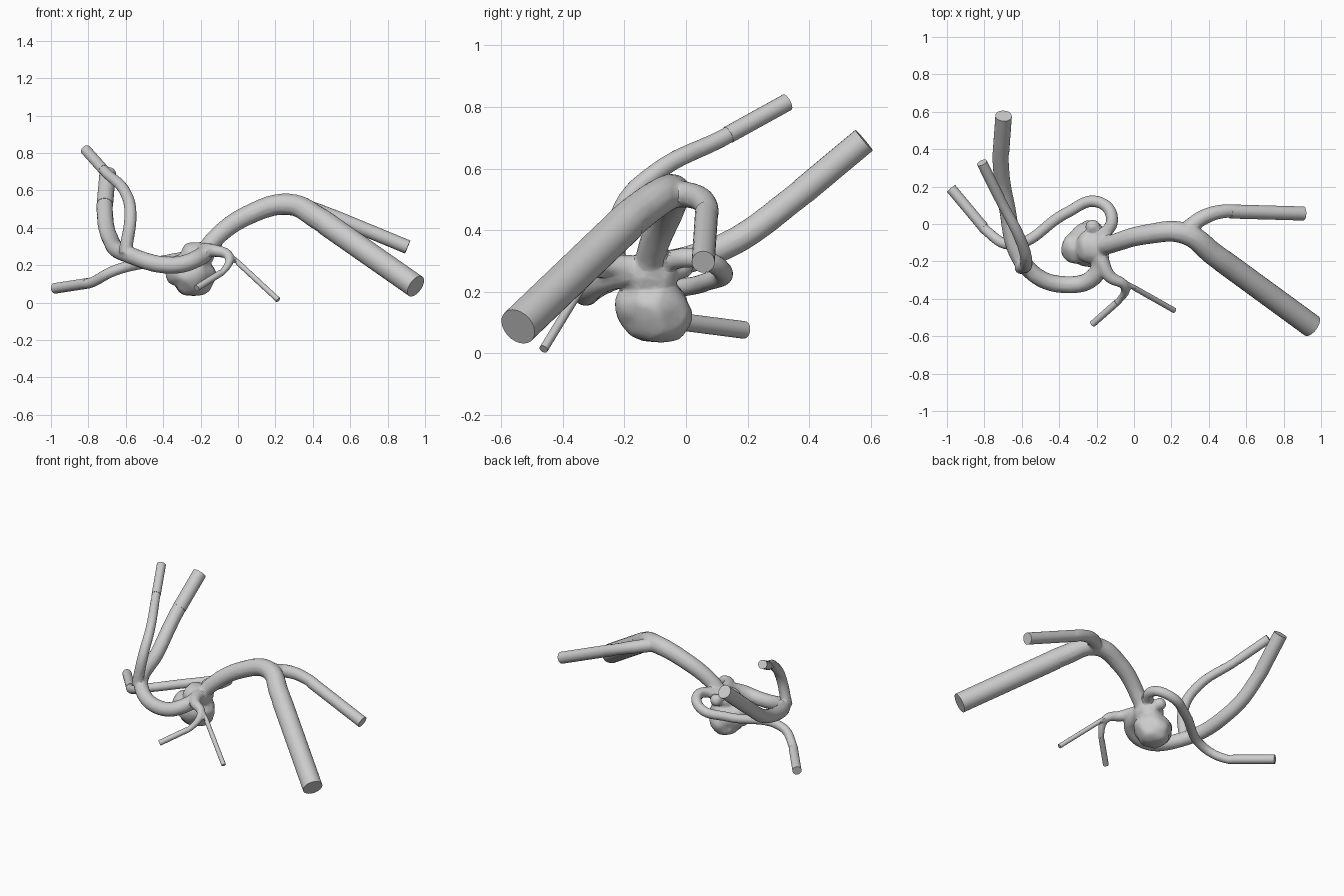
import bpy, bmesh, math
from mathutils import Vector, Matrix, noise

if "Cube" in bpy.data.objects:
    bpy.data.objects.remove(bpy.data.objects["Cube"])

core = bmesh.new()
parts = []


def finish(bm, name):
    mesh = bpy.data.meshes.new(name)
    bm.to_mesh(mesh)
    bm.free()
    obj = bpy.data.objects.new(name, mesh)
    bpy.context.collection.objects.link(obj)
    parts.append(obj)
    return obj


def vessel(name, r0, r1, *points):
    """Curved tapering tube (into the core), then a straight flat-capped end to the last point."""
    pts = [Vector(p) for p in points]
    a, tip = pts[-2:]
    pts[-1] = a.lerp(tip, .25)
    curve = bpy.data.curves.new(name, 'CURVE')
    curve.dimensions = '3D'
    curve.bevel_depth = 1
    curve.use_fill_caps = True
    spline = curve.splines.new('BEZIER')
    spline.bezier_points.add(len(pts) - 1)
    for i, (p, co) in enumerate(zip(spline.bezier_points, pts)):
        p.co = co
        p.radius = r0 + (r1 - r0) * min(1, i / (len(pts) - 2))
        p.handle_left_type = p.handle_right_type = 'AUTO'
    obj = bpy.data.objects.new(name, curve)
    bpy.context.collection.objects.link(obj)
    bpy.context.view_layer.update()
    ev = obj.evaluated_get(bpy.context.evaluated_depsgraph_get())
    core.from_mesh(ev.to_mesh())
    ev.to_mesh_clear()
    bpy.data.objects.remove(obj)
    bpy.data.curves.remove(curve)

    a = a.lerp(tip, .08)
    d = tip - a
    bm = bmesh.new()
    bmesh.ops.create_cone(
        bm, cap_ends=True, segments=24, radius1=r1, radius2=r1, depth=d.length,
        matrix=Matrix.Translation((a + tip) / 2) @ d.to_track_quat('Z', 'Y').to_matrix().to_4x4())
    finish(bm, name + "_end")


def lobe(x, y, z, r, squash=1):
    """Slightly lumpy ball of the swollen sac."""
    c = Vector((x, y, z))
    ball = bmesh.ops.create_icosphere(
        core, subdivisions=4, radius=r,
        matrix=Matrix.Translation(c) @ Matrix.Diagonal((1, 1, squash, 1)))
    for v in ball["verts"]:
        v.co += (v.co - c) * .12 * noise.noise(v.co * 16)


# Main trunk and its right-hand branch
vessel("trunk", .044, .063, (-.19, -.13, .25), (-.13, -.11, .335), (.07, -.055, .475),
       (.27, -.05, .525), (.43, -.165, .45), (.95, -.545, .087))
vessel("right_branch", .045, .0375, (.26, -.05, .52), (.37, .035, .507), (.48, .068, .473),
       (.907, .056, .297))
# Left vessel and its upper branch
vessel("left_vessel", .048, .044, (-.18, -.13, .28), (-.2, -.265, .245), (-.34, -.325, .2),
       (-.57, -.235, .25), (-.685, .12, .345), (-.713, .36, .51), (-.697, .578, .692))
vessel("upper_branch", .036, .0285, (-.605, -.235, .26), (-.575, -.205, .47), (-.6, -.1, .585),
       (-.71, .12, .7), (-.813, .328, .815))
# Looping back vessel
vessel("back_vessel", .034, .0285, (-.19, -.09, .29), (-.117, .03, .31), (-.2, .12, .265),
       (-.36, .06, .23), (-.65, -.11, .175), (-.79, -.035, .105), (-.978, .19, .076))
# Thin front vessels
vessel("front_vessel", .042, .018, (-.18, -.18, .28), (-.13, -.28, .278), (-.05, -.33, .25),
       (-.08, -.41, .165), (-.222, -.535, .077))
vessel("front_twig", .022, .0145, (-.06, -.32, .255), (-.02, -.329, .232), (.215, -.462, .014))

# Swollen sac
lobe(-.24, -.11, .15, .115)
lobe(-.22, -.12, .25, .095, .8)
lobe(-.31, -.13, .17, .083)
lobe(-.23, -.05, .12, .07)
lobe(-.24, -.09, .09, .095, .6)
lobe(-.22, -.015, .28, .04)

# Fuse curved vessels and sac into one organic body with coarse facets
bmesh.ops.remove_doubles(core, verts=core.verts[:], dist=1e-5)
body = finish(core, "vessels_and_sac")
remesh = body.modifiers.new("fuse", 'REMESH')
remesh.mode = 'VOXEL'
remesh.voxel_size = .006
smooth = body.modifiers.new("blend", 'SMOOTH')
smooth.factor = .5
smooth.iterations = 12
reduce = body.modifiers.new("facets", 'DECIMATE')
reduce.ratio = .07

# Bake the body, then smooth shading with sharp caps
bpy.ops.object.select_all(action='DESELECT')
for obj in parts:
    obj.select_set(True)
bpy.context.view_layer.objects.active = body
bpy.ops.object.convert(target='MESH')
bpy.ops.object.shade_smooth_by_angle(angle=math.radians(30))
